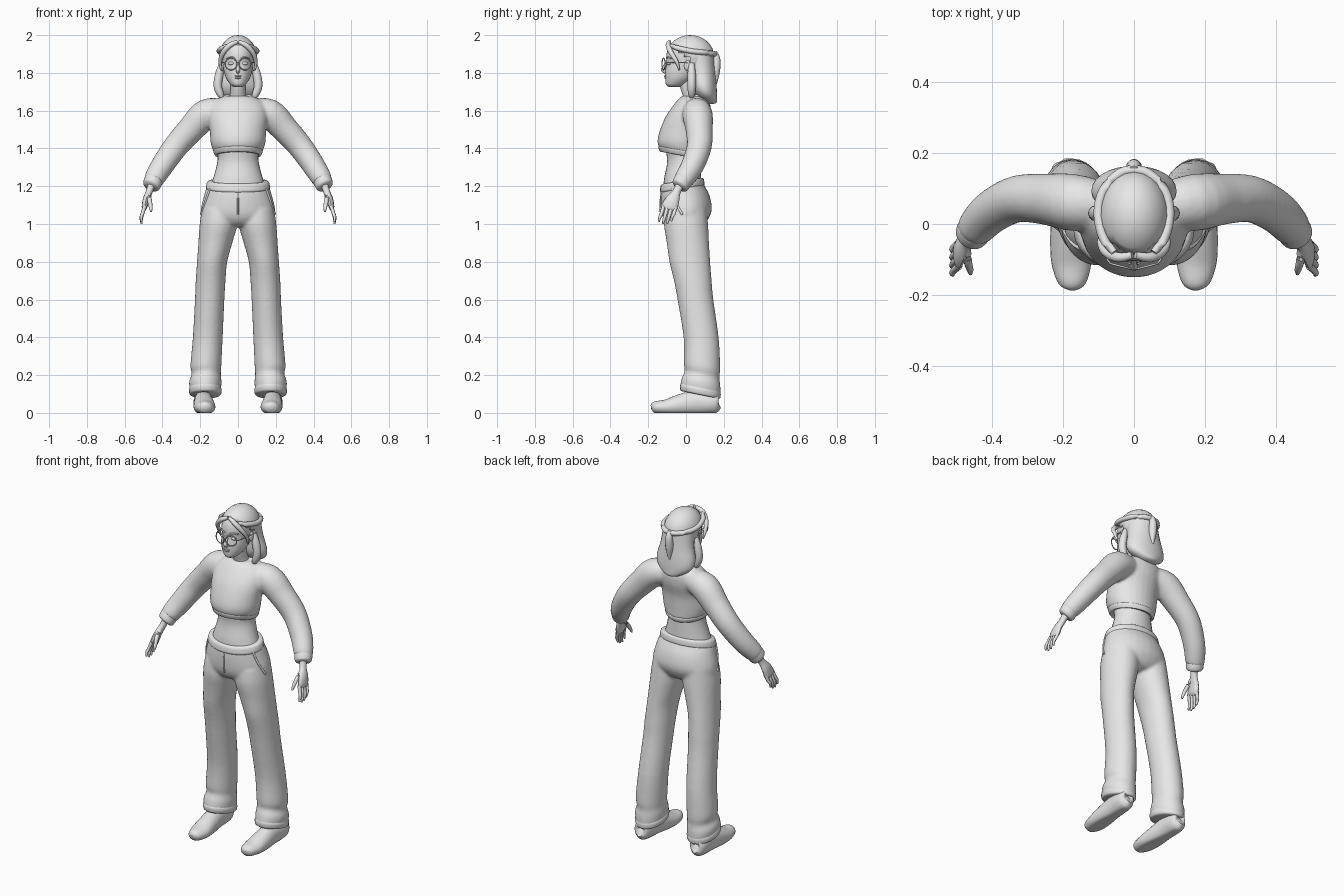
import bpy, bmesh, math
from mathutils import Vector

grey = bpy.data.materials.new("light grey")
grey.diffuse_color = (0.8, 0.8, 0.8, 1)
X, Y, Z = Vector((1, 0, 0)), Vector((0, 1, 0)), Vector((0, 0, 1))


def spline(rows, steps):
    """Smooth interpolation through rows of numbers."""
    out = []
    for i in range(len(rows) - 1):
        a, b = rows[max(i - 1, 0)], rows[i]
        c, d = rows[i + 1], rows[min(i + 2, len(rows) - 1)]
        for k in range(steps):
            t = k / steps
            out.append([q + 0.5 * t * (r - p + t * (2 * p - 5 * q + 4 * r - s + t * (3 * (q - r) + s - p)))
                        for p, q, r, s in zip(a, b, c, d)])
    return out + [list(rows[-1])]


def skin(bm, rings):
    vs = [[bm.verts.new(p) for p in ring] for ring in rings]
    n = len(vs[0])
    for a, b in zip(vs, vs[1:]):
        for i in range(n):
            bm.faces.new((a[i], a[(i + 1) % n], b[(i + 1) % n], b[i]))
    bm.faces.new(vs[0])
    bm.faces.new(vs[-1])


def loft(bm, rows, s=1, n=28, steps=4):
    """Level rings: x, y, z, x radius, y radius, tilt."""
    rows = [tuple(r) + (0,) * (6 - len(r)) for r in rows]
    rings = []
    for x, y, z, rx, ry, tilt in spline(rows, steps):
        ring = []
        for i in range(n):
            a = math.tau * i / n
            dy = max(ry, 0.002) * math.sin(a)
            ring.append((s * (x + max(rx, 0.002) * math.cos(a)), y + dy, z + tilt * dy))
        rings.append(ring)
    skin(bm, rings)


def tube(bm, rows, s=1, n=12, steps=4):
    """Rings across a path: x, y, z, radius, optional second radius."""
    rows = spline([tuple(r) + (r[3],) * (5 - len(r)) for r in rows], steps)
    pts = [Vector((s * r[0], r[1], r[2])) for r in rows]
    rings = []
    for i, r in enumerate(rows):
        t = (pts[min(i + 1, len(pts) - 1)] - pts[max(i - 1, 0)]).normalized()
        u = t.cross(Z if abs(t.y) > 0.75 else Y).normalized()
        v = u.cross(t)
        rings.append([pts[i] + u * r[3] * math.cos(math.tau * k / n) + v * r[4] * math.sin(math.tau * k / n)
                      for k in range(n)])
    skin(bm, rings)


def ball(bm, c, r):
    res = bmesh.ops.create_uvsphere(bm, u_segments=24, v_segments=16, radius=1)
    for v in res["verts"]:
        v.co = Vector((c[i] + v.co[i] * r[i] for i in range(3)))
    return res["verts"]


def finish(name, bm, fuse=0):
    bmesh.ops.recalc_face_normals(bm, faces=bm.faces)
    me = bpy.data.meshes.new(name)
    bm.to_mesh(me)
    bm.free()
    me.materials.append(grey)
    for p in me.polygons:
        p.use_smooth = True
    me.set_sharp_from_angle(angle=math.radians(50))
    ob = bpy.data.objects.new(name, me)
    bpy.context.collection.objects.link(ob)
    if fuse:  # melt overlapping shells into one soft garment
        m = ob.modifiers.new("fuse", 'REMESH')
        m.mode, m.voxel_size, m.use_smooth_shade = 'VOXEL', fuse, True
        m = ob.modifiers.new("soften", 'SMOOTH')
        m.factor, m.iterations = 0.5, 5
    return ob


def part(name, make, rows, both=False, fuse=0, **kw):
    bm = bmesh.new()
    for s in ((1, -1) if both else (1,)):
        make(bm, rows, s, **kw)
    return finish(name, bm, fuse)


# trousers: hips and two legs fused
bm = bmesh.new()
loft(bm, [(0, -.02, 1.225, .15, .105, .15), (0, -.018, 1.20, .165, .112, .1), (0, -.005, 1.15, .18, .13),
          (0, .002, 1.08, .197, .135), (0, 0, 1.03, .19, .12), (0, 0, .995, .12, .09), (0, 0, .985, .05, .05)])
for s in (1, -1):
    loft(bm, [(.10, 0, 1.08, .09, .11), (.103, 0, 1.0, .10, .117), (.12, .01, .9, .09, .112),
              (.137, .02, .8, .08, .108), (.145, .036, .7, .079, .1), (.15, .05, .6, .078, .095),
              (.16, .08, .4, .079, .093), (.17, .085, .25, .082, .096, -.1), (.168, .085, .205, .077, .092, -.2),
              (.173, .08, .165, .086, .102, -.2), (.173, .076, .12, .082, .106, -.2),
              (.173, .076, .095, .074, .098, -.2)], s)
finish("trousers", bm, 0.009)
part("waistband", loft, [(0, -.02, 1.185, .166, .114, .15), (0, -.02, 1.195, .170, .118, .15),
                         (0, -.02, 1.22, .164, .114, .15), (0, -.02, 1.228, .155, .106, .15)])
part("pocket_trim", tube, [(.148, -.07, 1.19, .006), (.172, -.055, 1.12, .006), (.196, -.02, 1.05, .006)], True)
part("fly_seam", tube, [(0, -.128, 1.18, .004), (0, -.136, 1.12, .004), (0, -.132, 1.05, .004)])
part("trouser_cuffs", loft, [(.173, .077, .135, .083, .104, -.2), (.173, .076, .122, .087, .108, -.2),
                             (.173, .076, .102, .084, .106, -.2), (.173, .076, .095, .076, .098, -.2)], True)

# shoes with flattened soles
bm = bmesh.new()
for s in (1, -1):
    tube(bm, [(.174, -.185, .028, .012, .012), (.174, -.168, .03, .038, .03), (.176, -.11, .03, .056, .04),
              (.18, -.04, .04, .056, .055), (.183, .05, .055, .05, .066), (.185, .13, .055, .051, .06),
              (.185, .168, .05, .04, .05), (.185, .174, .05, .015, .02)], s, n=24)
for v in bm.verts:
    v.co.z = max(v.co.z, 0)
finish("shoes", bm)

# bare waist, neck
part("waist", loft, [(0, -.02, 1.19, .15, .1), (0, -.018, 1.24, .132, .098), (0, -.012, 1.31, .113, .09),
                     (0, -.012, 1.36, .108, .09), (0, -.015, 1.44, .12, .1)])
part("neck", loft, [(0, .04, 1.62, .065, .055), (0, .03, 1.67, .045, .045), (0, .015, 1.72, .04, .045),
                    (0, .01, 1.79, .045, .05)])

# cropped sweater: body and two sleeves fused
bm = bmesh.new()
loft(bm, [(0, -.02, 1.372, .112, .108, -.18), (0, -.022, 1.385, .13, .122, -.18), (0, -.024, 1.43, .145, .127, -.1),
          (0, -.014, 1.50, .15, .123), (0, .01, 1.57, .158, .117), (0, .03, 1.625, .15, .10),
          (0, .038, 1.66, .115, .08), (0, .035, 1.678, .07, .055)])
for s in (1, -1):
    tube(bm, [(.06, .05, 1.60, .06), (.165, .06, 1.583, .08), (.25, .07, 1.50, .072), (.33, .07, 1.41, .066),
              (.40, .035, 1.31, .061), (.443, -.008, 1.24, .054), (.453, -.022, 1.22, .044)], s, n=24)
finish("sweater", bm, 0.009)
part("sweater_hem", loft, [(0, -.02, 1.366, .108, .104, -.18), (0, -.021, 1.363, .121, .117, -.18),
                           (0, -.022, 1.385, .131, .125, -.18), (0, -.022, 1.395, .128, .12, -.18)])
part("sleeve_cuffs", tube, [(.444, -.01, 1.237, .044), (.448, -.015, 1.23, .049), (.457, -.03, 1.205, .047),
                            (.461, -.036, 1.196, .038)], True, n=24)
part("collar", loft, [(0, .028, 1.652, .08, .068, .25), (0, .028, 1.664, .083, .071, .25),
                      (0, .028, 1.678, .074, .062, .25), (0, .028, 1.676, .06, .05, .25)])

# hands: palm, four fingers, thumb
bm = bmesh.new()
for s in (1, -1):
    tube(bm, [(.457, -.03, 1.21, .02, .024), (.47, -.05, 1.17, .018, .022), (.486, -.07, 1.13, .018, .036),
              (.495, -.087, 1.09, .015, .042), (.498, -.092, 1.075, .008, .03)], s)
    for i in range(4):
        y = -.122 + i * .022
        dz = (.012, 0, .002, .015)[i]
        tube(bm, [(.493, y + .003, 1.095, .0105), (.506, y - .008, 1.055, .0095),
                  (.512, y - .016, 1.025 + dz, .0085), (.510, y - .022, 1.0 + dz, .005)], s, n=8)
    tube(bm, [(.472, -.07, 1.155, .013), (.468, -.105, 1.125, .012), (.462, -.128, 1.09, .01),
              (.46, -.14, 1.065, .005)], s, n=8)
finish("hands", bm)

# head with facial features
bm = bmesh.new()
loft(bm, [(0, -.062, 1.724, .018, .025), (0, -.052, 1.738, .04, .054), (0, -.032, 1.77, .062, .078),
          (0, -.01, 1.81, .075, .1), (0, .01, 1.85, .082, .113), (0, .015, 1.90, .087, .118),
          (0, .02, 1.95, .077, .102), (0, .025, 1.982, .04, .055)])
tube(bm, [(0, -.1, 1.865, .006), (0, -.116, 1.83, .009), (0, -.12, 1.815, .012), (0, -.106, 1.803, .009)])
ball(bm, (0, -.107, 1.783), (.02, .009, .005))
ball(bm, (0, -.106, 1.774), (.017, .009, .006))
for s in (1, -1):
    ball(bm, (s * .036, -.09, 1.85), (.017, .012, .009))
    ball(bm, (s * .084, .008, 1.838), (.01, .018, .028))
    tube(bm, [(.015, -.101, 1.876, .004), (.035, -.099, 1.883, .004), (.06, -.076, 1.876, .003)], s, n=8)
finish("head", bm)

# round glasses: rims, bridge, temples
bm = bmesh.new()
for s in (1, -1):
    tube(bm, [(.037 + .031 * math.cos(a), -.119 + .008 * math.cos(a), 1.847 + .031 * math.sin(a), .003)
              for a in [math.tau * k / 16 for k in range(17)]], s, n=8, steps=2)
    tube(bm, [(0, -.127, 1.856, .003), (.007, -.126, 1.853, .003)], s, n=8)
    tube(bm, [(.067, -.111, 1.853, .003), (.082, -.08, 1.855, .003), (.09, .01, 1.855, .003)], s, n=8)
finish("glasses", bm)

# hair cap trimmed to a sloping hairline
bm = bmesh.new()
ball(bm, (0, .022, 1.885), (.1, .128, .115))
gone = [v for v in bm.verts if v.co.y < .04 and v.co.z < 1.86 - .9 * v.co.y]
bmesh.ops.delete(bm, geom=gone, context='VERTS')
cap = finish("hair_cap", bm)
cap.modifiers.new("thickness", 'SOLIDIFY').thickness = 0.012

# hanging hair, locks and gathered braids
part("back_hair", loft, [(0, .06, 1.90, .092, .085), (0, .082, 1.81, .1, .072), (0, .092, 1.73, .12, .07),
                         (0, .108, 1.68, .105, .056), (0, .128, 1.645, .05, .035), (0, .133, 1.635, .01, .01)])
part("side_locks", tube, [(.085, .03, 1.85, .015), (.1, .03, 1.79, .022), (.107, .03, 1.73, .022),
                          (.092, .03, 1.685, .018), (.075, .03, 1.66, .005)], True)
part("front_strands", tube, [(.004, -.088, 1.965, .01), (.045, -.094, 1.945, .014), (.08, -.078, 1.905, .013),
                             (.094, -.05, 1.86, .01), (.09, -.035, 1.815, .004)], True)
part("braids", tube, [(.055, -.08, 1.945, .01), (.085, -.04, 1.93, .014), (.1, .03, 1.915, .014),
                      (.085, .095, 1.908, .014), (.04, .142, 1.902, .014), (0, .152, 1.9, .014)], True)
part("gathered_tail", tube, [(0, .15, 1.91, .014), (0, .162, 1.87, .02), (0, .158, 1.81, .022),
                             (0, .158, 1.74, .006)])
